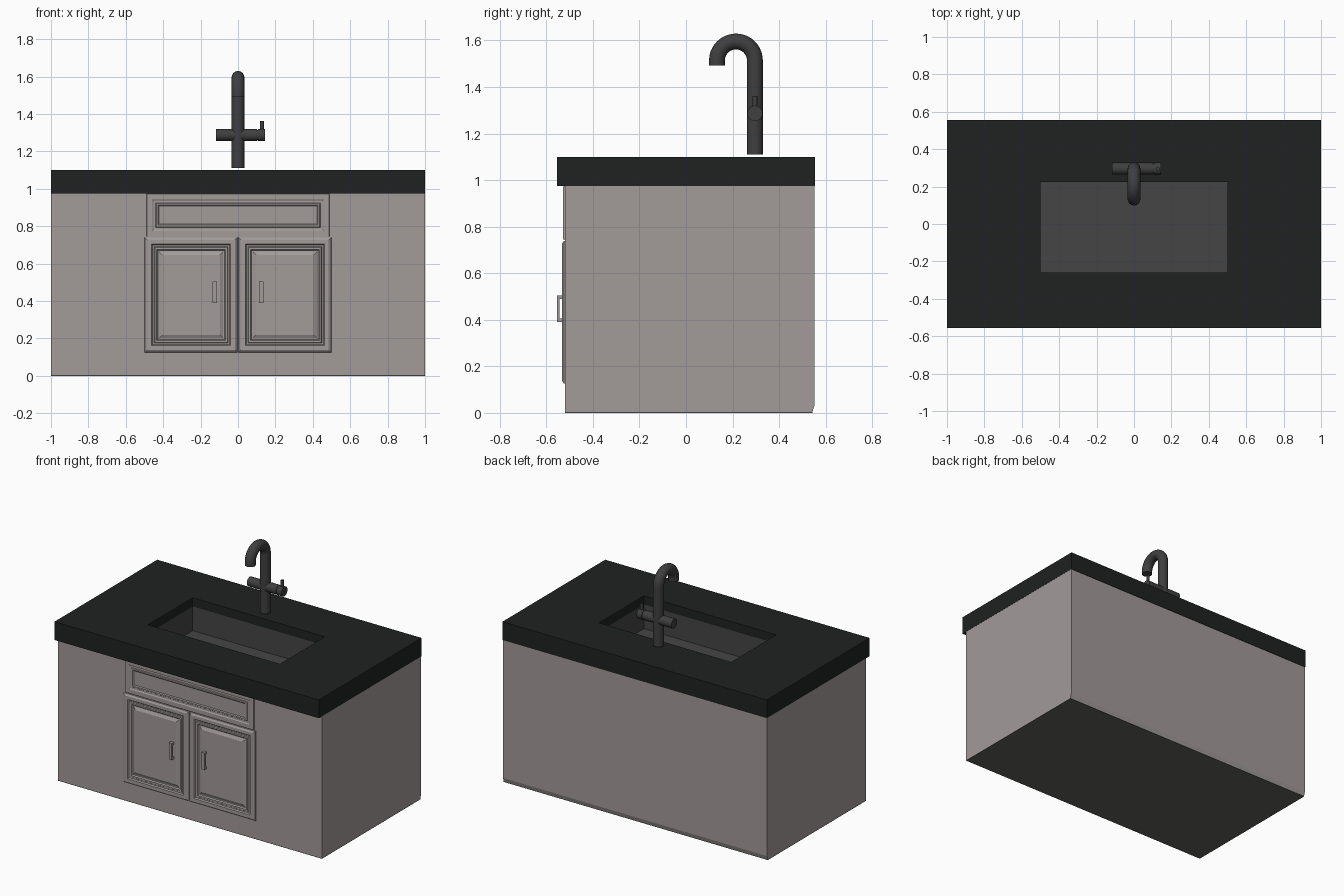
import bpy, bmesh, math
from mathutils import Vector

if "Cube" in bpy.data.objects:
    bpy.data.objects.remove(bpy.data.objects["Cube"])


def material(name, rgb):
    m = bpy.data.materials.new(name)
    m.diffuse_color = (*rgb, 1)
    m.use_nodes = True
    m.node_tree.nodes["Principled BSDF"].inputs["Base Color"].default_value = m.diffuse_color
    return m


PAINT = material("warm_grey_paint", (0.36, 0.325, 0.32))
STONE = material("black_stone", (0.014, 0.016, 0.015))
STEEL = material("dark_steel", (0.06, 0.06, 0.06))
METAL = material("dark_metal", (0.05, 0.05, 0.05))
BASE = material("dark_base", (0.12, 0.117, 0.11))


def finish(name, bm, mat):
    bmesh.ops.recalc_face_normals(bm, faces=bm.faces)
    me = bpy.data.meshes.new(name)
    bm.to_mesh(me)
    bm.free()
    ob = bpy.data.objects.new(name, me)
    bpy.context.collection.objects.link(ob)
    me.materials.append(mat)
    return ob


def smooth(ob):
    bpy.ops.object.select_all(action='DESELECT')
    ob.select_set(True)
    bpy.context.view_layer.objects.active = ob
    bpy.ops.object.shade_smooth_by_angle(angle=math.radians(35))


def loft(name, loops, mat, cap_start=False, cap_end=False, closed=False):
    """Skin successive vertex loops of equal length."""
    bm = bmesh.new()
    rings = [[bm.verts.new(p) for p in loop] for loop in loops]
    pairs = list(zip(rings, rings[1:]))
    if closed:
        pairs.append((rings[-1], rings[0]))
    for a, b in pairs:
        for i in range(len(a)):
            j = (i + 1) % len(a)
            bm.faces.new((a[i], a[j], b[j], b[i]))
    if cap_start:
        bm.faces.new(rings[0])
    if cap_end:
        bm.faces.new(rings[-1])
    return finish(name, bm, mat)


def rect_xy(x0, x1, y0, y1, z):
    return [(x0, y0, z), (x1, y0, z), (x1, y1, z), (x0, y1, z)]


def rect_xz(x0, x1, z0, z1, y):
    return [(x0, y, z0), (x1, y, z0), (x1, y, z1), (x0, y, z1)]


def panel(name, x0, x1, z0, z1, steps):
    """Moulded front panel: nested rectangles given as (inset, y)."""
    return loft(name, [rect_xz(x0 + i, x1 - i, z0 + i, z1 - i, y) for i, y in steps],
                PAINT, cap_end=True)


def tube(name, path, radius, mat, sides=24):
    """Round tube along a planar path, capped at both ends."""
    pts = [Vector(p) for p in path]
    loops = []
    for i, p in enumerate(pts):
        t = (pts[min(i + 1, len(pts) - 1)] - pts[max(i - 1, 0)]).normalized()
        u = Vector((1, 0, 0)) if abs(t.x) < 0.5 else Vector((0, 1, 0))
        v = t.cross(u)
        angles = [2 * math.pi * k / sides for k in range(sides)]
        loops.append([p + radius * (math.cos(a) * u + math.sin(a) * v) for a in angles])
    ob = loft(name, loops, mat, cap_start=True, cap_end=True)
    smooth(ob)
    return ob


# Cabinet body: side profile swept across the width, open under the worktop
profile = [(-0.52, 0.98), (-0.52, 0.004), (0.543, 0.004), (0.551, 0.03), (0.551, 0.98)]
bm = bmesh.new()
left, right = ([bm.verts.new((x, y, z)) for y, z in profile] for x in (-0.999, 0.999))
for i in range(4):
    bm.faces.new((left[i], left[i + 1], right[i + 1], right[i]))
bm.faces.new(left)
bm.faces.new(right)
finish("cabinet_body", bm, PAINT)

# Dark underside
loft("base_panel", [rect_xy(-0.999, 0.999, -0.52, 0.543, z) for z in (0, 0.004)],
     BASE, True, True)

# Worktop with a rectangular opening
HOLE = (-0.5, 0.5, -0.26, 0.225)
OUTER = (-1, 1, -0.555, 0.555)
loft("worktop", [rect_xy(*OUTER, 0.975), rect_xy(*OUTER, 1.10),
                 rect_xy(*HOLE, 1.10), rect_xy(*HOLE, 1.04)], STONE, closed=True)

# Sink basin
loft("sink_basin", [rect_xy(*HOLE, 1.04), rect_xy(*HOLE, 0.875)], STEEL, cap_end=True)

# False drawer front
panel("drawer_front", -0.49, 0.49, 0.743, 0.975,
      [(0, -0.519), (0.003, -0.528), (0.032, -0.528), (0.038, -0.524), (0.05, -0.524),
       (0.053, -0.528), (0.062, -0.528), (0.068, -0.523)])

# Doors with raised centre panels, and their pull handles
door_steps = [(0, -0.519), (0.002, -0.525), (0.014, -0.533), (0.036, -0.533),
              (0.042, -0.525), (0.05, -0.525), (0.054, -0.531), (0.064, -0.531),
              (0.070, -0.523), (0.076, -0.523), (0.094, -0.532)]
for side, s in (("left", -1), ("right", 1)):
    x0, x1 = sorted((s * 0.003, s * 0.499))
    panel(side + "_door", x0, x1, 0.125, 0.74, door_steps)

    bracket = [(-0.53, 0.39), (-0.555, 0.39), (-0.555, 0.505), (-0.53, 0.505),
               (-0.53, 0.49), (-0.544, 0.49), (-0.544, 0.405), (-0.53, 0.405)]
    xc = s * 0.124
    loft(side + "_handle", [[(x, y, z) for y, z in bracket] for x in (xc - 0.011, xc + 0.011)],
         PAINT, True, True)

# Gooseneck tap
Y = 0.296
R = 0.0815
arc = [(0, Y - R + R * math.cos(a), 1.514 + R * math.sin(a))
       for a in (math.pi * k / 20 for k in range(21))]
tube("tap_spout", [(0, Y, 1.11)] + [(0, Y, 1.50)] + arc + [(0, Y - 2 * R, 1.493)], 0.034, METAL)

# Mixer crossbar, turning knob and lever
Z = 1.287
tube("tap_crossbar", [(-0.118, Y, Z), (0.102, Y, Z)], 0.032, METAL)
tube("tap_knob_neck", [(0.10, Y, Z), (0.108, Y, Z)], 0.028, METAL)
tube("tap_knob", [(0.106, Y, Z), (0.144, Y, Z)], 0.033, METAL)
tube("tap_lever", [(0.128, Y, Z), (0.128, Y, 1.362)], 0.0105, METAL, 12)
